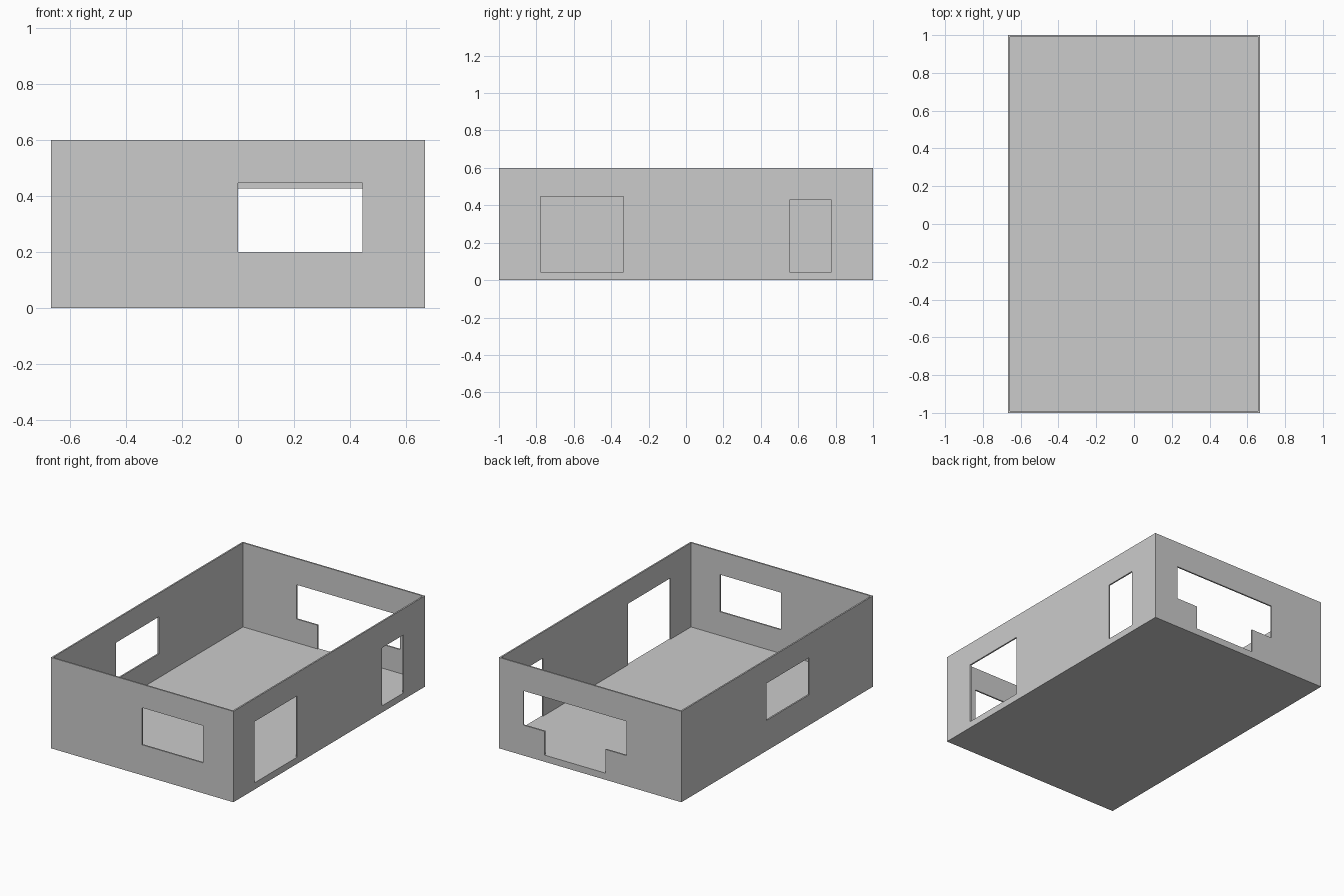
import bpy

if "Cube" in bpy.data.objects:
    bpy.data.objects.remove(bpy.data.objects["Cube"])

W, L, H = 1.333, 2.0, 0.6      # outer width (x), length (y), height
T = 0.01                       # wall thickness
FLOOR = 0.044                  # floor slab thickness
X, Y = W / 2, L / 2


def box(name, x0, x1, y0, y1, z0, z1):
    """Axis-aligned box between two corners."""
    bpy.ops.mesh.primitive_cube_add(size=1)
    ob = bpy.context.object
    ob.name = name
    for v in ob.data.vertices:
        v.co = (x1 if v.co.x > 0 else x0,
                y1 if v.co.y > 0 else y0,
                z1 if v.co.z > 0 else z0)
    return ob


def cut(target, cutter):
    """Subtract the cutter from the target, then remove the cutter."""
    cutter.hide_render = True
    mod = target.modifiers.new("cut", 'BOOLEAN')
    mod.operation, mod.solver, mod.object = 'DIFFERENCE', 'EXACT', cutter
    bpy.context.view_layer.objects.active = target
    bpy.ops.object.modifier_apply(modifier=mod.name)
    bpy.data.objects.remove(cutter, do_unlink=True)


def cut_end(target, side, x0, x1, z0, z1):
    """Opening in the front (-1) or back (1) wall."""
    y = side * Y
    cut(target, box("cutter", x0, x1, y - 0.05, y + 0.05, z0, z1))


def cut_side(target, side, y0, y1, z0, z1):
    """Opening in the left (-1) or right (1) wall."""
    x = side * X
    cut(target, box("cutter", x - 0.05, x + 0.05, y0, y1, z0, z1))


# Room shell: floor slab and four thin walls, open at the top
room = box("room_shell", -X, X, -Y, Y, 0, H)
cut(room, box("cutter", -X + T, X - T, -Y + T, Y - T, FLOOR, H + 0.1))

# Front window
cut_end(room, -1, 0.0, 0.444, 0.201, 0.446)

# Back doorway with a side window on each side
cut_end(room, 1, -0.267, 0.489, 0.201, 0.427)
cut_end(room, 1, -0.111, 0.333, FLOOR, 0.3)

# Right wall: wide doorway and narrow doorway
cut_side(room, 1, -0.778, -0.334, FLOOR, 0.448)
cut_side(room, 1, 0.553, 0.777, FLOOR, 0.427)

# Left window
cut_side(room, -1, -0.333, 0.111, 0.201, 0.446)
